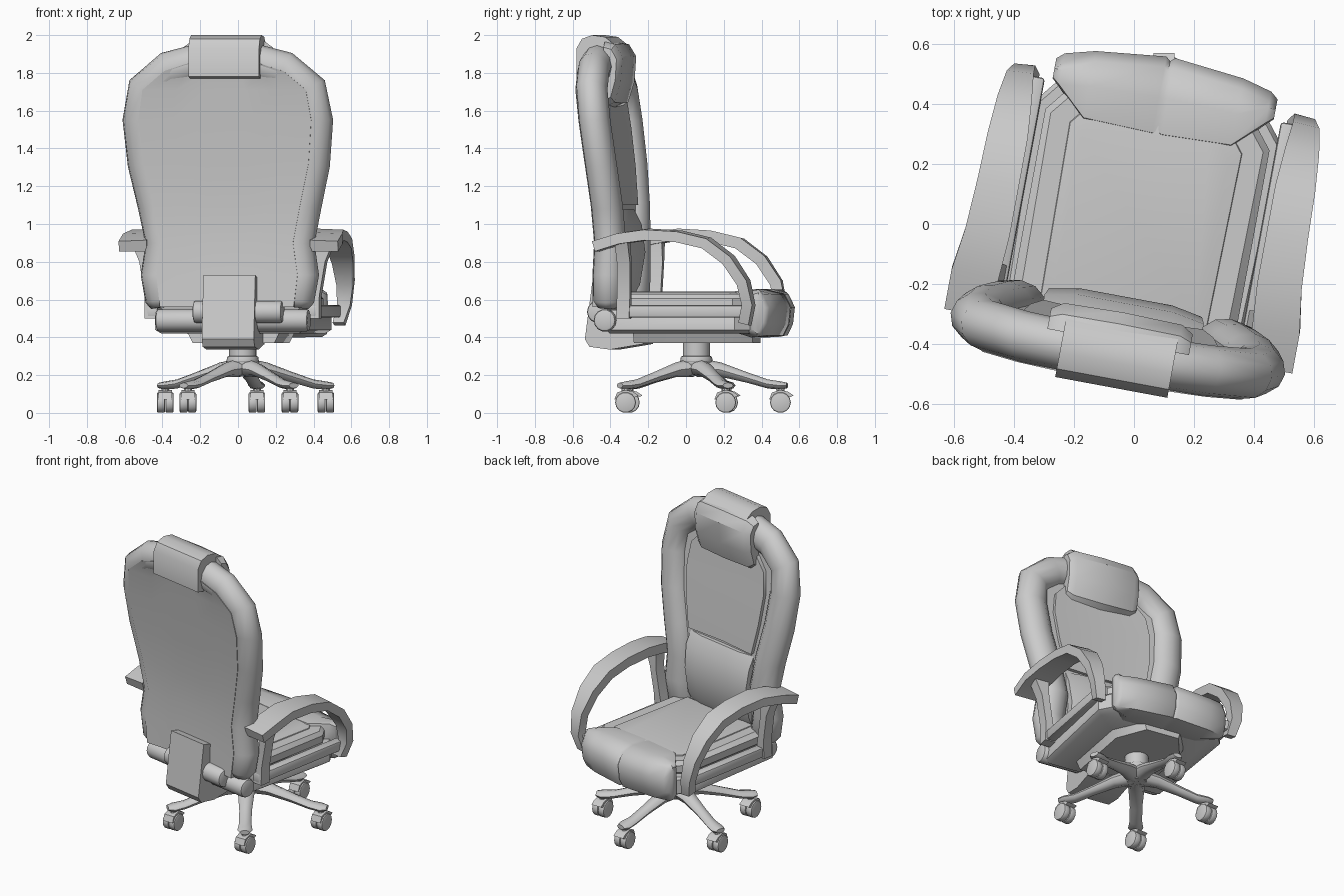
import bpy, bmesh, math
from mathutils import Matrix, Vector

if "Cube" in bpy.data.objects:
    bpy.data.objects.remove(bpy.data.objects["Cube"])

# The chair body is swivelled slightly; the wheel base is placed in world space
BODY = Matrix.Translation((0.02, 0, 0)) @ Matrix.Rotation(math.radians(-10.5), 4, 'Z')
WORLD = Matrix.Identity(4)


def finish(name, bm, mat=BODY, angle=35):
    bmesh.ops.transform(bm, matrix=mat, verts=bm.verts)
    bmesh.ops.recalc_face_normals(bm, faces=bm.faces)
    me = bpy.data.meshes.new(name)
    bm.to_mesh(me)
    bm.free()
    ob = bpy.data.objects.new(name, me)
    bpy.context.collection.objects.link(ob)
    bpy.ops.object.select_all(action='DESELECT')
    ob.select_set(True)
    bpy.context.view_layer.objects.active = ob
    bpy.ops.object.shade_smooth_by_angle(angle=math.radians(angle))
    return ob


def loft(name, rings, mat=BODY, angle=35):
    bm = bmesh.new()
    vs = [[bm.verts.new(p) for p in r] for r in rings]
    n = len(rings[0])
    for a, b in zip(vs, vs[1:]):
        for i in range(n):
            j = (i + 1) % n
            bm.faces.new((a[i], a[j], b[j], b[i]))
    bm.faces.new(vs[0][::-1])
    bm.faces.new(vs[-1])
    return finish(name, bm, mat, angle)


def box(name, lo, hi, bevel=0.0, mat=BODY, seg=2):
    bm = bmesh.new()
    bmesh.ops.create_cube(bm, size=1)
    for v in bm.verts:
        v.co = [(l + h) / 2 + c * (h - l) for l, h, c in zip(lo, hi, v.co)]
    if bevel:
        bmesh.ops.bevel(bm, geom=bm.edges[:], offset=bevel, segments=seg, profile=0.5, affect='EDGES')
    return finish(name, bm, mat)


def cyl(name, c, r1, r2, h, axis='Z', mat=WORLD, n=16, bevel=0.0):
    bm = bmesh.new()
    bmesh.ops.create_cone(bm, cap_ends=True, segments=n, radius1=r1, radius2=r2, depth=h)
    if bevel:
        rim = [e for e in bm.edges if abs(e.verts[0].co.z - e.verts[1].co.z) < 1e-5]
        bmesh.ops.bevel(bm, geom=rim, offset=bevel, segments=2, profile=0.5, affect='EDGES')
    rot = Matrix.Rotation(math.pi / 2, 4, 'Y') if axis == 'X' else WORLD
    bmesh.ops.transform(bm, matrix=Matrix.Translation(c) @ rot, verts=bm.verts)
    return finish(name, bm, mat)


def interp(t, table):
    for (a, x), (b, y) in zip(table, table[1:]):
        if t <= b:
            return x + (y - x) * max(0, (t - a) / (b - a))
    return table[-1][1]


def lean(z):
    return interp(z, [(.55, -.35), (.95, -.34), (1.2, -.36), (1.7, -.425), (1.9, -.45)])


# Backrest: padded horseshoe rim
half = [(.35, .56), (.355, .6), (.38, .73), (.355, .9), (.395, 1.1), (.445, 1.32),
        (.467, 1.55), (.44, 1.71), (.31, 1.815), (.13, 1.86)]
path = half + [(-u, z) for u, z in reversed(half)]
rings = []
for i, (u, z) in enumerate(path):
    p, q = path[max(i - 1, 0)], path[min(i + 1, len(path) - 1)]
    t = Vector((q[0] - p[0], 0, q[1] - p[1])).normalized()
    side = Vector((t.z, 0, -t.x))
    end = i in (0, len(path) - 1)
    a, d = (.075, .06) if end else (.1, .085)
    c = Vector((u, lean(z), z))
    rings.append([c + side * (a * math.cos(k * math.pi / 6)) + Vector((0, d * math.sin(k * math.pi / 6), 0))
                  for k in range(12)])
loft("backrest_rim", rings, angle=60)

# Backrest: panel filling the rim, nearly flush behind and recessed in front
inner = [(.56, .36), (.73, .38), (.9, .355), (1.1, .395), (1.32, .445), (1.55, .465), (1.71, .44), (1.81, .32), (1.86, .16)]
rings = []
for z, h in inner:
    v = lean(z)
    back = [(h * k, v - .088 + .025 * (1 - k * k), z) for k in (-1, -.6, -.25, .25, .6, 1)]
    front = [(h * k, v + .03 - .015 * (1 - k * k), z) for k in (1, .5, 0, -.5, -1)]
    rings.append(back + front)
loft("backrest_panel", rings, angle=60)

# Raised front pad of the panel and the lumbar cushion below it
rings = []
for z, h in [(1.1, .27), (1.3, .31), (1.5, .33), (1.64, .31), (1.74, .22)]:
    v = lean(z)
    rings.append([(-h, v, z), (h, v, z), (h, v + .045, z), (0, v + .03, z), (-h, v + .045, z)])
loft("backrest_pad", rings)
rings = []
for z, h, d in [(.6, .25, .03), (.68, .26, .07), (.85, .26, .095), (1.0, .27, .075), (1.08, .27, .04)]:
    v = lean(z)
    rings.append([(-h, v, z), (h, v, z), (h, v + d - .02, z), (h * .6, v + d, z), (-h * .6, v + d, z), (-h, v + d - .02, z)])
loft("lumbar_cushion", rings)

# Headrest: strap over the top of the rim, with a pillow in front
strap = [(-.553, 1.78), (-.553, 1.93), (-.525, 1.98), (-.47, 2.0), (-.4, 1.99), (-.35, 1.95), (-.36, 1.8), (-.5, 1.77)]
loft("headrest_strap", [[(u + .005, v, z) for v, z in strap] for u in (-.19, .19)])
pillow = [(-.4, 1.97), (-.34, 1.955), (-.3, 1.89), (-.31, 1.75), (-.345, 1.64), (-.4, 1.61)]
loft("headrest_pillow", [[(u, -.4 + (v + .4) * s, 1.8 + (z - 1.8) * s2) for v, z in pillow]
     for u, s, s2 in [(-.24, .7, .8), (-.2, .95, .97), (0, 1, 1), (.2, .95, .97), (.24, .7, .8)]])


# Seat: tray, cushion, raised centre
def slab(name, rows):
    # rows of (z, half width at back, half width at front, back v, front v)
    loft(name, [[(-b, v0, z), (b, v0, z), (f, v1 - .1, z), (f - .08, v1, z), (-f + .08, v1, z), (-f, v1 - .1, z)]
                for z, b, f, v0, v1 in rows])


slab("seat_tray", [(.42, .37, .39, -.34, .42), (.44, .4, .42, -.36, .44), (.53, .4, .42, -.36, .44), (.545, .39, .41, -.35, .43)])
slab("seat_cushion", [(.54, .36, .36, -.33, .4), (.56, .38, .38, -.34, .42), (.605, .38, .38, -.34, .42), (.63, .35, .36, -.32, .41)])
slab("seat_centre", [(.61, .29, .3, -.32, .4), (.635, .28, .29, -.31, .39), (.643, .24, .25, -.27, .36)])

# Front roll of the seat, with a centre seam
rings = []
for u, s, v0, v1 in [(-.375, .85, .42, .5), (-.35, .98, .4, .515), (-.25, 1, .3, .54), (-.015, 1, .29, .565),
                     (0, .97, .295, .555), (.015, 1, .29, .565), (.25, 1, .3, .54), (.35, .98, .4, .515), (.375, .85, .42, .5)]:
    w = v1 - v0
    prof = [(v0, .6), (v0 + w * .06, .645), (v0 + w * .5, .655), (v1 - .035, .63), (v1, .56), (v1 - .01, .47),
            (v1 - .04, .41), (v0 + w * .4, .4), (v0, .43)]
    rings.append([(u, .45 + (v - .45) * s, .525 + (z - .525) * s) for v, z in prof])
loft("seat_front_roll", rings, angle=50)

# Armrests
arm = [(-.39, .885, .44, .59), (-.26, .925, .43, .59), (-.12, .945, .42, .57), (.05, .935, .42, .56), (.2, .9, .42, .555),
       (.32, .81, .43, .545), (.4, .69, .44, .53), (.425, .57, .44, .51), (.4, .47, .42, .48)]
for s, tag in ((1, "right"), (-1, "left")):
    rings = []
    for i, (v, z, a, b) in enumerate(arm):
        p, q = arm[max(i - 1, 0)], arm[min(i + 1, len(arm) - 1)]
        t = Vector((q[0] - p[0], q[1] - p[1])).normalized() * .031
        nv, nz = -t.y, t.x
        rings.append([(s * a, v + nv, z + nz), (s * b, v + nv * .8, z + nz * .8),
                      (s * b, v - nv, z - nz), (s * a, v - nv, z - nz)])
    loft("armrest_hoop_" + tag, rings)
    loft("armrest_post_" + tag, [[(s * a, v - .035, z), (s * b, v - .035, z), (s * b, v + .035, z), (s * a, v + .035, z)]
                                 for v, z, a, b in [(-.255, .5, .4, .47), (-.25, .62, .42, .47), (-.245, .8, .45, .5), (-.25, .92, .45, .55)]])
    lo, hi = sorted((s * .4, s * .46))
    box("armrest_rail_" + tag, (lo, -.29, .505), (hi, .42, .57), .01)

# Rear hinge bars and the curved back bracket
cyl("rear_bar", (.02, -.36, .49), .06, .06, .82, 'X', BODY, 14, .015)
cyl("hinge_bar", (.06, -.42, .535), .06, .06, .48, 'X', BODY, 14, .015)
bracket = [(-.47, .73), (-.515, .39), (-.49, .35), (-.38, .335), (-.2, .365), (-.2, .42), (-.36, .43), (-.4, .5), (-.39, .71)]
loft("back_bracket", [[(u + .02, v, z) for v, z in bracket] for u in (-.14, .14)])

# Mechanism under the seat
loft("tilt_mechanism", [[(-h, -.24, z), (h, -.24, z), (h, .2, z), (h * .5, .38, z), (-h * .5, .38, z), (-h, .2, z)]
                        for z, h in [(.37, .22), (.43, .25)]])

# Gas column and hub
C = Vector((.025, .055, 0))
cyl("gas_column", C + Vector((0, 0, .335)), .072, .072, .09)
cyl("hub_collar", C + Vector((0, 0, .28)), .088, .082, .04, bevel=.006)
cyl("hub", C + Vector((0, 0, .235)), .06, .088, .08)

# Five legs with twin-wheel casters
tips = [(.1, .5), (-.385, .22), (-.265, -.3), (.275, -.32), (.465, .21)]
for i, (x, y) in enumerate(tips):
    tip = Vector((x, y, 0))
    d = (tip - C).normalized()
    w = Vector((-d.y, d.x, 0))
    L = (tip - C).length
    rings = []
    for f, z, a, h in [(.05, .24, .06, .05), (.3, .228, .048, .038), (.6, .188, .038, .028),
                       (.85, .153, .038, .024), (1, .145, .046, .022), (1.08, .145, .03, .015)]:
        c = C + d * (L * f) + Vector((0, 0, z))
        rings.append([c + w * (a * math.cos(k * math.pi / 4)) + Vector((0, 0, h * math.sin(k * math.pi / 4)))
                      for k in range(8)])
    loft(f"base_leg_{i}", rings, WORLD, 50)
    cyl(f"caster_stem_{i}", (x, y, .115), .022, .022, .05, n=10)
    # angled hood over the wheels
    hood = [(-.06, .07), (-.045, .108), (0, .122), (.04, .112), (.07, .092), (.02, .07)]
    loft(f"caster_hood_{i}", [[(x + u, y + v, z) for v, z in hood] for u in (-.035, .035)], WORLD)
    for s in (-1, 1):
        cyl(f"caster_wheel_{i}_{'r' if s > 0 else 'l'}", (x + s * .0225, y, .055), .055, .055, .043, 'X', n=14, bevel=.008)
